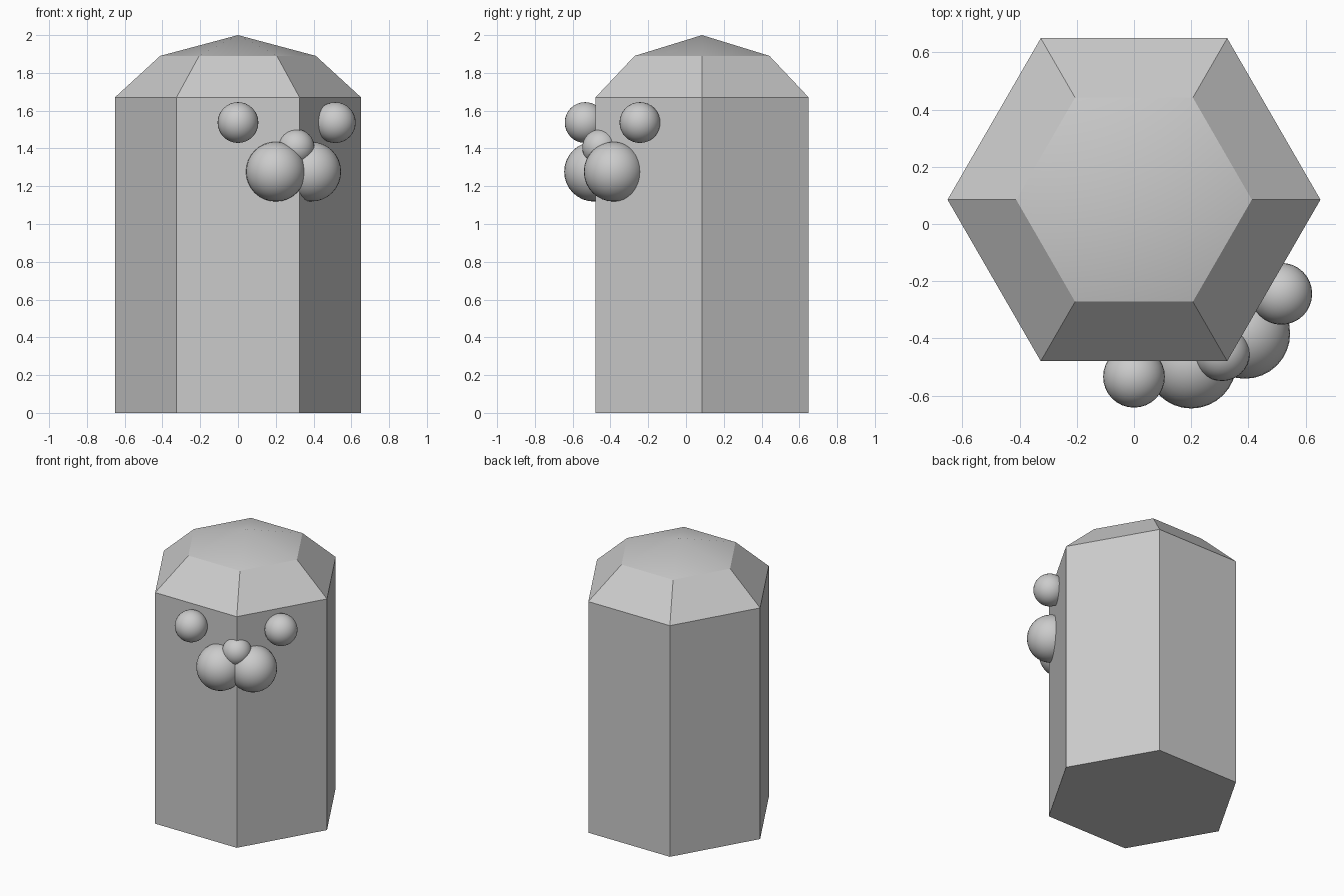
import bpy, bmesh
from math import radians, sin, cos, pi

if "Cube" in bpy.data.objects:
    bpy.data.objects.remove(bpy.data.objects["Cube"])

SIDES = 6
CENTRE_Y = 0.085


def finish(name, bm, angle):
    mesh = bpy.data.meshes.new(name)
    bmesh.ops.recalc_face_normals(bm, faces=bm.faces)
    bm.to_mesh(mesh)
    bm.free()
    ob = bpy.data.objects.new(name, mesh)
    bpy.context.collection.objects.link(ob)
    bpy.ops.object.select_all(action='DESELECT')
    ob.select_set(True)
    bpy.context.view_layer.objects.active = ob
    bpy.ops.object.shade_smooth_by_angle(angle=radians(angle))
    return ob


# Hexagonal body: straight wall, sloped shoulder, shallow pointed cap
bm = bmesh.new()
rings = []
for r, z in [(0.652, 0), (0.652, 1.67), (0.412, 1.89)]:
    rings.append([bm.verts.new((r * cos(2 * pi * i / SIDES),
                                CENTRE_Y + r * sin(2 * pi * i / SIDES), z))
                  for i in range(SIDES)])
apex = bm.verts.new((0, CENTRE_Y, 2.0))
bm.faces.new(rings[0][::-1])
for i in range(SIDES):
    j = (i + 1) % SIDES
    for lo, hi in zip(rings, rings[1:]):
        bm.faces.new((lo[i], lo[j], hi[j], hi[i]))
    bm.faces.new((rings[-1][i], rings[-1][j], apex))
finish("body", bm, 25)


def ball(name, centre, radius):
    b = bmesh.new()
    bmesh.ops.create_uvsphere(b, u_segments=32, v_segments=16, radius=radius)
    finish(name, b, 40).location = centre


# Face gathered around the front right corner
ball("left_eye", (0, -0.534, 1.537), 0.108)
ball("right_eye", (0.515, -0.244, 1.537), 0.108)
ball("left_cheek", (0.20, -0.487, 1.277), 0.158)
ball("right_cheek", (0.388, -0.383, 1.277), 0.158)
ball("nose", (0.308, -0.452, 1.405), 0.097)
